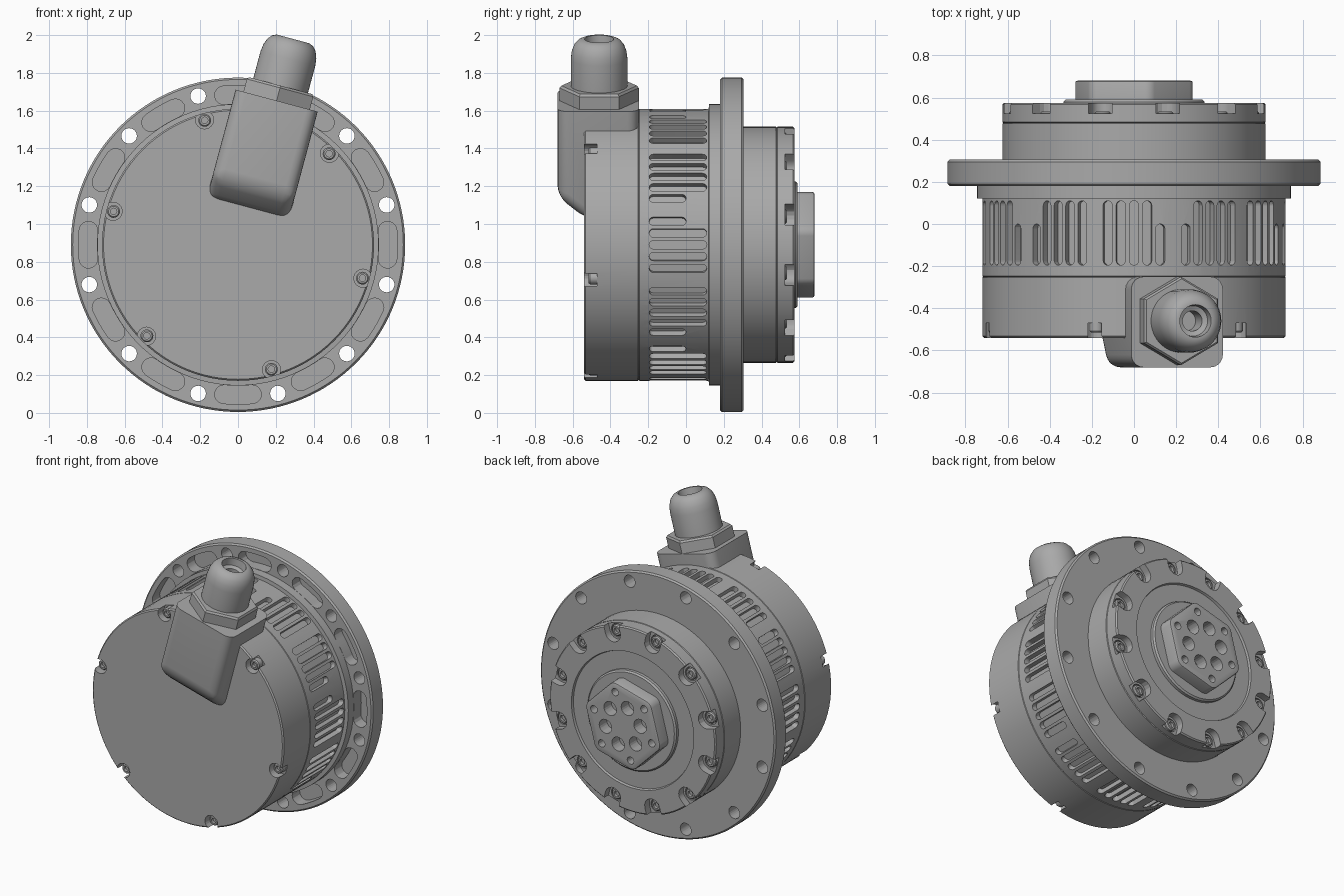
import bpy, bmesh
from math import sin, cos, pi, radians
from mathutils import Matrix

if "Cube" in bpy.data.objects:
    bpy.data.objects.remove(bpy.data.objects["Cube"])

metal = bpy.data.materials.new("satin grey metal")
metal.use_nodes = True
GREY = (0.4, 0.4, 0.4, 1)
metal.diffuse_color = GREY
metal.node_tree.nodes["Principled BSDF"].inputs["Base Color"].default_value = GREY

CENTRE = Matrix.Translation((0, 0, 0.89))
MOTOR = CENTRE @ Matrix.Rotation(-pi / 2, 4, 'X')        # local z runs to the back
GLAND = CENTRE @ Matrix.Rotation(radians(15), 4, 'Y')    # local z runs out of the box
RADIAL = Matrix(((0, 0, 1, 0), (1, 0, 0, 0), (0, 1, 0, 0), (0, 0, 0, 1)))


def spin(deg):
    return Matrix.Rotation(radians(deg), 4, 'Z')


def at(deg, radius, z=0):
    return spin(deg) @ Matrix.Translation((radius, 0, z))


def loft(bm, rings, matrix=Matrix()):
    """Skin a stack of closed rings and cap both ends."""
    rows = [[bm.verts.new(matrix @ Matrix.Translation(p).translation) for p in ring] for ring in rings]
    n = len(rows[0])
    for a, b in zip(rows, rows[1:]):
        for i in range(n):
            j = (i + 1) % n
            bm.faces.new((a[i], a[j], b[j], b[i]))
    bm.faces.new(rows[0][::-1])
    bm.faces.new(rows[-1])


def lathe(bm, profile, sides=96, matrix=Matrix()):
    turn = [2 * pi * i / sides for i in range(sides)]
    loft(bm, [[(r * cos(a), r * sin(a), z) for a in turn] for r, z in profile], matrix)


def prism(bm, outline, low, high, matrix=Matrix()):
    loft(bm, [[(x, y, z) for x, y in outline] for z in (low, high)], matrix)


def stadium(width, low, high, steps=8):
    r = width / 2
    arc = [pi * i / steps for i in range(steps + 1)]
    return ([(r * cos(a), high - r + r * sin(a)) for a in arc]
            + [(-r * cos(a), low + r - r * sin(a)) for a in arc])


def arc_slot(radius, width, half_deg, steps=8):
    h, r = radians(half_deg), width / 2
    pts = []
    for side in (-1, 1):                    # inner arc, then outer arc
        for i in range(steps + 1):
            a = side * (h - 2 * h * i / steps)
            pts.append(((radius + side * r) * cos(a), (radius + side * r) * sin(a)))
        end = side * h * -1                 # rounded end
        for i in range(1, steps):
            b = end + (pi if side < 0 else 0) - pi * i / steps
            pts.append((radius * cos(end) + r * cos(b), radius * sin(end) + r * sin(b)))
    return pts


def finish(name, bm, matrix, smooth=True):
    bmesh.ops.recalc_face_normals(bm, faces=bm.faces)
    mesh = bpy.data.meshes.new(name)
    bm.to_mesh(mesh)
    bm.free()
    mesh.transform(matrix)
    mesh.materials.append(metal)
    obj = bpy.data.objects.new(name, mesh)
    bpy.context.collection.objects.link(obj)
    if smooth:
        shade(obj)
    return obj


def activate(obj):
    bpy.ops.object.select_all(action='DESELECT')
    obj.select_set(True)
    bpy.context.view_layer.objects.active = obj


def shade(obj):
    activate(obj)
    bpy.ops.object.shade_smooth_by_angle(angle=radians(30))


def cut(obj, bm, matrix):
    cutter = finish("cutter", bm, matrix, False)
    cutter.hide_render = True
    mod = obj.modifiers.new("cut", 'BOOLEAN')
    mod.object, mod.operation, mod.solver = cutter, 'DIFFERENCE', 'EXACT'
    activate(obj)
    bpy.ops.object.modifier_apply(modifier=mod.name)
    bpy.data.objects.remove(cutter)
    shade(obj)


def turned(name, profile, sides=96, matrix=MOTOR):
    bm = bmesh.new()
    lathe(bm, profile, sides, matrix=Matrix())
    return finish(name, bm, matrix)


def screws(name, angles, radius, size, base, top):
    """Socket-head screws; top may lie before or behind base."""
    d = 1 if top > base else -1
    bm = bmesh.new()
    for a in angles:
        lathe(bm, [(size, base), (size, top - d * .008), (size * .8, top),
                   (size * .5, top), (size * .5, top - d * .02)], 18, at(a, radius))
    finish(name, bm, MOTOR)


# Front cover with six screw pockets
six = [15 + 60 * k for k in range(6)]
twelve = [15 + 30 * k for k in range(12)]
cover = turned("front_cover", [(.712, -.54), (.72, -.532), (.72, -.254), (.715, -.25)])
bm = bmesh.new()
for a in six:
    lathe(bm, [(.048, -.6), (.048, -.47)], 24, at(a, .685))
cut(cover, bm, MOTOR)
screws("cover_screws", six, .682, .034, -.46, -.515)

# Vented housing: groups of five slots, one end slot short
housing = turned("vented_housing", [(.715, -.252), (.72, -.247), (.72, .12), (.745, .122), (.745, .185)])
bm = bmesh.new()
for k in range(12):
    for i in range(-2, 3):
        short = i == (2 if k % 2 == 0 else -2)
        prism(bm, stadium(.044, -.195, 0 if short else .11), .685, .78,
              spin(30 * k + 5 * i - 90) @ RADIAL)
cut(housing, bm, MOTOR)

# Mounting flange: bolt holes right through, pockets in the front face
flange = turned("mounting_flange", [(.875, .18), (.885, .19), (.885, .295), (.875, .305)], 128)
bm = bmesh.new()
for a in twelve:
    lathe(bm, [(.041, .1), (.041, .4)], 24, at(a, .815))
    prism(bm, arc_slot(.795, .098, 5.4), .1, .26, spin(a + 15))
cut(flange, bm, MOTOR)

# Output housing and scalloped bearing cap
turned("output_housing", [(.625, .3), (.625, .476), (.62, .48)])
cap = turned("bearing_cap", [(.62, .48), (.625, .484), (.625, .567), (.617, .575),
                             (.46, .575), (.455, .56)])
bm = bmesh.new()
for a in twelve:
    outline = stadium(.115, 0, .3)
    prism(bm, outline, .525, .65, at(a, .515) @ spin(-90))
cut(cap, bm, MOTOR)
bm = bmesh.new()
for a in twelve:
    lathe(bm, [(.045, .495), (.045, .6)], 24, at(a, .575))
cut(cap, bm, MOTOR)
screws("cap_screws", twelve, .575, .038, .49, .535)

# Output hub: round collar and drilled hexagon
turned("hub_collar", [(.335, .54), (.335, .58), (.325, .59)])
bm = bmesh.new()
lathe(bm, [(.295, .57), (.295, .68)], 6, spin(45))
bmesh.ops.bevel(bm, geom=[e for e in bm.edges if abs(e.verts[0].co.z - e.verts[1].co.z) > .05],
                offset=.03, segments=4, affect='EDGES', profile=.5)
bmesh.ops.bevel(bm, geom=[e for e in bm.edges if min(v.co.z for v in e.verts) > .67],
                offset=.01, segments=2, affect='EDGES', profile=.5)
hub = finish("output_hexagon", bm, MOTOR)
bm = bmesh.new()
for k in range(6):
    lathe(bm, [(.047, .6), (.047, .75)], 24, at(15 + 60 * k, .135))
    lathe(bm, [(.025, .6), (.025, .75)], 16, at(45 + 60 * k, .225))
cut(hub, bm, MOTOR)

# Cable box with a sloped underside
bm = bmesh.new()
side = [(-.25, .79), (-.68, .79), (-.68, .31), (-.53, .19), (-.25, .19)]
loft(bm, [[(x, y, z) for y, z in side] for x in (-.225, .225)])
bmesh.ops.bevel(bm, geom=[e for e in bm.edges if min(v.co.z for v in e.verts) < .75],
                offset=.06, segments=5, affect='EDGES', profile=.5)
finish("cable_box", bm, GLAND)

# Cable gland: hexagon nut and hollow dome
AXIS = GLAND @ Matrix.Translation((0, -.46, 0))
turned("gland_nut", [(.21, .78), (.21, .86), (.2, .872)], 6, AXIS @ spin(30))
turned("gland_dome", [(.15, .86), (.15, 1.02), (.145, 1.06), (.132, 1.095), (.112, 1.118), (.09, 1.128),
                      (.077, 1.128), (.072, 1.08), (.048, 1.07), (.048, .95)], 48, AXIS)
